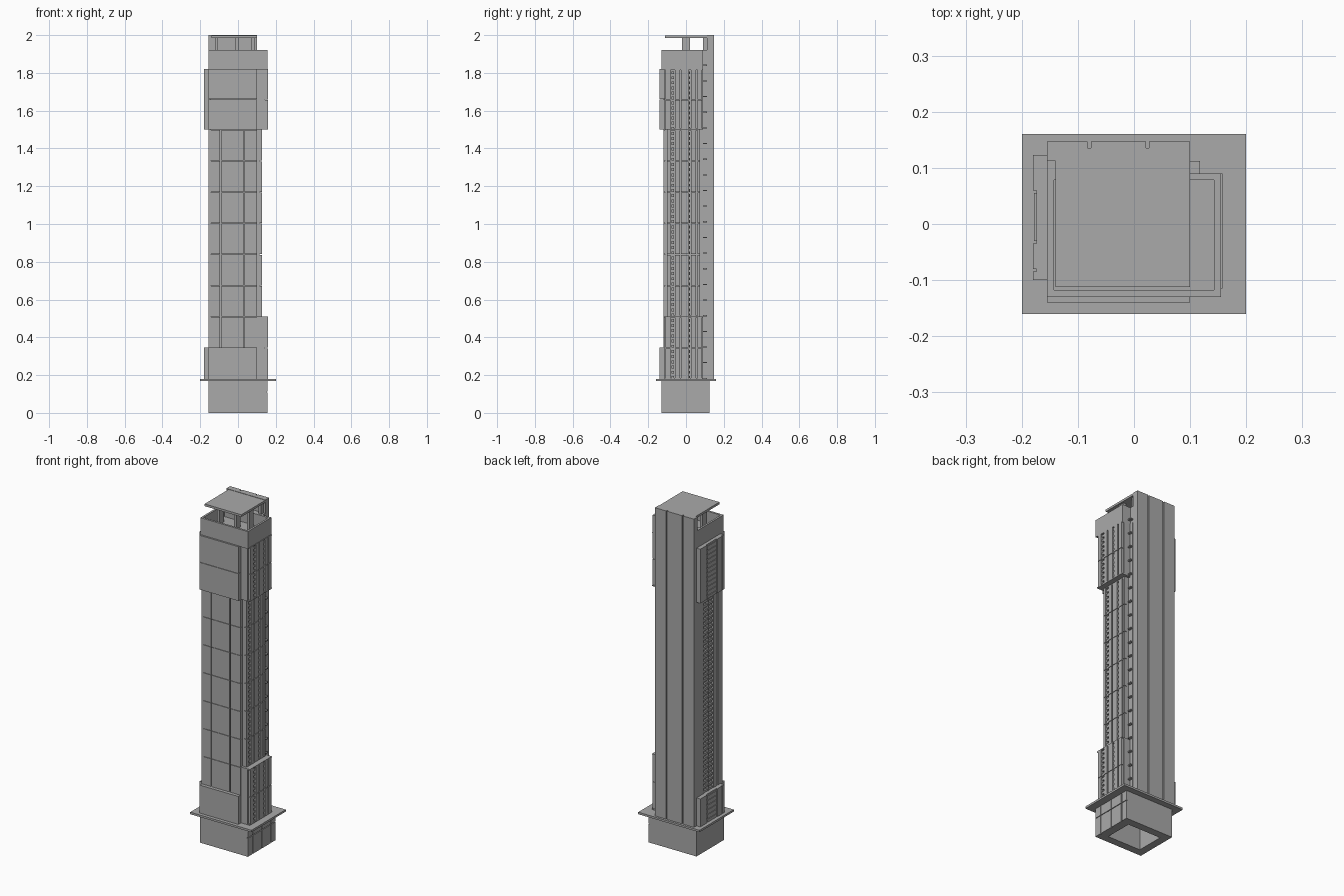
import bpy
import bmesh
from mathutils import Matrix, Vector

cube = bpy.data.objects.get("Cube")
if cube:
    bpy.data.objects.remove(cube)

concrete = bpy.data.materials.new("grey_concrete")
concrete.use_nodes = True
GREY = (0.4, 0.4, 0.4, 1)
concrete.diffuse_color = GREY
concrete.node_tree.nodes["Principled BSDF"].inputs["Base Color"].default_value = GREY

FLOOR = 0.0275
DECK, LOW, STEP, HIGH, CROWN, PARAPET, TOP = 0.18, 0.345, 0.51, 1.5, 1.82, 1.92, 2.0
WEST, EAST = -0.155, 0.1


def build(name, boxes):
    """One object made of boxes, each given as x, y and z ranges."""
    bm = bmesh.new()
    for ranges in boxes:
        size = Vector([hi - lo for lo, hi in ranges])
        mid = Vector([(hi + lo) / 2 for lo, hi in ranges])
        bmesh.ops.create_cube(bm, size=1, matrix=Matrix.LocRotScale(mid, None, size))
    mesh = bpy.data.meshes.new(name)
    bm.to_mesh(mesh)
    bm.free()
    mesh.materials.append(concrete)
    obj = bpy.data.objects.new(name, mesh)
    bpy.context.scene.collection.objects.link(obj)


def levels(lo, hi, step, gap):
    """Split a height into rows of about one step, with gaps between."""
    count = max(1, round((hi - lo) / step))
    pitch = (hi - lo) / count
    return [(lo + i * pitch, lo + (i + 1) * pitch - gap) for i in range(count)]


def ring(x, y, z, wall):
    """Four walls around an open rectangle."""
    (x0, x1), (y0, y1) = x, y
    return [(x, (y0, y0 + wall), z), (x, (y1 - wall, y1), z),
            ((x0, x0 + wall), (y0 + wall, y1 - wall), z),
            ((x1 - wall, x1), (y0 + wall, y1 - wall), z)]


# Hollow podium with cladding panels on its left side
build("podium", ring((-0.156, 0.15), (-0.13, 0.125), (0, 0.17), 0.045))
panels = []
for lo, hi in ((-0.13, -0.089), (-0.083, -0.003), (0.003, 0.08), (0.086, 0.125)):
    panels += [((0.15, 0.156), (lo, hi), z) for z in ((0, 0.108), (0.112, 0.17))]
build("podium_panels", panels)
build("deck_slab", [((-0.2, 0.2), (-0.16, 0.16), (0.168, DECK))])

# Tower body and the taller rear core with two grooves
build("tower_body", [((WEST + 0.012, EAST), (-0.11, 0.1), (DECK, CROWN))])
core = [((WEST, EAST), (0.112, 0.135), (DECK, TOP))]
for x in ((WEST, -0.083), (-0.077, 0.021), (0.027, EAST)):
    core.append((x, (0.135, 0.147), (DECK, TOP)))
build("rear_core", core)
build("core_ledges", [((EAST, 0.118), (0.09, 0.112), (z, z + 0.006))
                      for z, _ in levels(DECK, PARAPET, 3 * FLOOR, 0)])
build("core_return", [((EAST - 0.01, EAST + 0.004), (0.09, 0.112), (DECK, CROWN)),
                      ((WEST, WEST + 0.02), (0.085, 0.112), (DECK, CROWN))])

# Front wall: three columns of panels with fine joints
front = []
for x in ((WEST, -0.094), (-0.088, 0.028), (0.034, EAST)):
    for z in levels(LOW, HIGH, 6 * FLOOR, 0.002):
        front.append((x, (-0.12, -0.11), z))
build("front_panels", front)
build("front_blocks", [((WEST, EAST), (-0.14, -0.11), z)
                       for z in ((DECK, LOW), (HIGH, HIGH + 0.16), (HIGH + 0.162, CROWN))])

# Left side: fins, spandrels and recessed windows, deeper at both ends
FINS = ((-0.108, -0.082), (-0.058, -0.032), (-0.026, 0.012), (0.026, 0.052), (0.06, 0.086))
SLOTS = ((-0.077, -0.063), (0.016, 0.022))


def left_bay(name, lo, hi, face, y0, y1):
    boxes = [((EAST, face - 0.014), (y0, y1), (lo, hi))]
    for a, b in FINS:
        a, b = max(a, y0), min(b, y1)
        for z0, z1 in levels(lo, hi, 6 * FLOOR, 0.003):
            boxes.append(((face - 0.014, face), (a, b), (z0, z1)))
    for a, b in SLOTS:
        for z0, z1 in levels(lo, hi, FLOOR, 0.012):
            boxes.append(((face - 0.014, face - 0.004), (a, b), (z0, z1)))
    for z in (lo, hi - 0.006):
        boxes.append(((EAST, face), (y0, y1), (z, z + 0.006)))
    build(name, boxes)


left_bay("left_lower_bay", DECK, STEP, 0.158, -0.115, 0.09)
left_bay("left_middle_bay", STEP, HIGH, 0.127, -0.1, 0.075)
left_bay("left_upper_bay", HIGH, CROWN, 0.158, -0.115, 0.09)

# Right side: smooth piers beside a column of windows
right = [((WEST, WEST + 0.012), y, (DECK, CROWN)) for y in
         ((-0.12, -0.075), (-0.069, -0.035), (0.01, 0.018), (0.058, 0.085))]
for z0, z1 in levels(DECK, CROWN, FLOOR, 0.014):
    right.append(((WEST + 0.003, WEST + 0.012), (-0.03, 0.058), (z0, z1)))
build("right_piers", right)

blocks = []
for lo, hi in ((DECK, LOW), (HIGH, CROWN)):
    blocks.append(((-0.174, WEST + 0.005), (-0.1, 0.123), (lo, hi)))
    for y in ((-0.1, -0.085), (-0.08, -0.035), (0.06, 0.123)):
        blocks.append(((-0.18, -0.174), y, (lo, hi)))
    for z0, z1 in levels(lo, hi, FLOOR, 0.01):
        blocks.append(((-0.178, -0.174), (-0.03, 0.055), (z0, z1)))
build("right_blocks", blocks)

# Crown with an open parapet
build("crown_parapet", ring((WEST, 0.155), (-0.13, 0.09), (CROWN - 0.002, PARAPET), 0.012))
build("crown_floor", [((WEST + 0.01, 0.145), (-0.12, 0.088), (CROWN, CROWN + 0.03))])
build("core_neck", [((WEST, EAST), (0.088, 0.113), (CROWN, PARAPET))])

# Roof canopy standing on posts
build("roof_canopy", [((-0.14, EAST), (-0.112, 0.113), (1.985, TOP - 0.002))])
posts = [((x - 0.008, x + 0.008), (y - 0.02, y + 0.02), (CROWN, 1.987))
         for x in (-0.115, -0.005, 0.08) for y in (0, 0.11)]
build("canopy_posts", posts)
